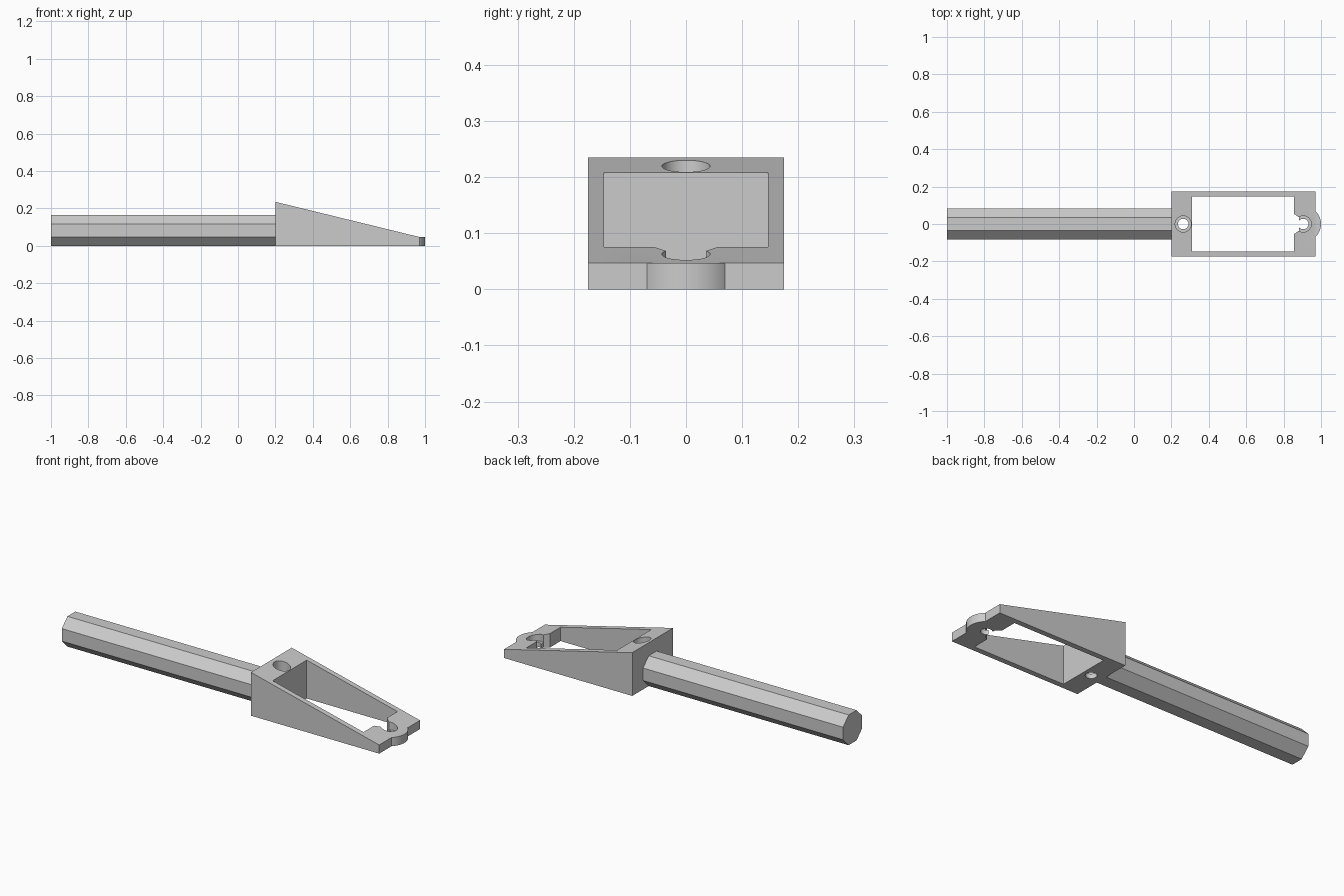
import bpy, bmesh, math

default = bpy.data.objects.get("Cube")
if default:
    bpy.data.objects.remove(default, do_unlink=True)

grey = bpy.data.materials.new("plain grey")
grey.use_nodes = True
grey.diffuse_color = (0.6, 0.6, 0.6, 1)
grey.node_tree.nodes["Principled BSDF"].inputs["Base Color"].default_value = (0.6, 0.6, 0.6, 1)


def prism(name, points, sweep):
    """Sweep a closed outline of 3D points along a vector."""
    bm = bmesh.new()
    face = bm.faces.new([bm.verts.new(p) for p in points])
    result = bmesh.ops.extrude_face_region(bm, geom=[face])
    verts = [v for v in result["geom"] if isinstance(v, bmesh.types.BMVert)]
    bmesh.ops.translate(bm, verts=verts, vec=sweep)
    bmesh.ops.recalc_face_normals(bm, faces=bm.faces)
    mesh = bpy.data.meshes.new(name)
    bm.to_mesh(mesh)
    bm.free()
    mesh.materials.append(grey)
    obj = bpy.data.objects.new(name, mesh)
    bpy.context.collection.objects.link(obj)
    return obj


def disc(name, x, radius, bottom, top, sides=48):
    """Upright cylinder on the centre line."""
    ring = [math.tau * i / sides for i in range(sides)]
    return prism(name, [(x + radius * math.cos(a), radius * math.sin(a), bottom) for a in ring],
                 (0, 0, top - bottom))


def combine(target, tool, operation):
    mod = target.modifiers.new(tool.name, "BOOLEAN")
    mod.operation = operation
    mod.solver = "EXACT"
    mod.object = tool
    bpy.context.view_layer.objects.active = target
    bpy.ops.object.modifier_apply(modifier=mod.name)
    bpy.data.objects.remove(tool, do_unlink=True)


# Octagonal handle resting on a flat
apothem = 0.082
radius = apothem / math.cos(math.pi / 8)
angles = [math.pi / 8 + i * math.pi / 4 for i in range(8)]
prism("handle", [(-1, radius * math.cos(a), apothem + radius * math.sin(a)) for a in angles],
      (1.2, 0, 0))

# Wedge frame with a rounded nose
back, front, half = 0.2, 0.97, 0.175
rear_hole, nose_hole = 0.263, 0.905
frame = prism("wedge_frame",
              [(back, -half, 0), (front, -half, 0), (front, -half, 0.047), (back, -half, 0.235)],
              (0, 2 * half, 0))
combine(frame, disc("nose", nose_hole, 0.095, 0, 0.047, 64), "UNION")

# Rectangular window with a tapered notch leading to the nose hole
window = [(0.31, 0.146), (0.855, 0.146), (0.855, 0.055), (0.881, 0.036)]
window += [(x, -y) for x, y in reversed(window)]
combine(frame, prism("window_cutter", [(x, y, -0.1) for x, y in window], (0, 0, 0.5)), "DIFFERENCE")

# Screw holes with recesses for the heads
for x in (rear_hole, nose_hole):
    combine(frame, disc("recess_cutter", x, 0.043, 0.025, 0.4), "DIFFERENCE")
    combine(frame, disc("hole_cutter", x, 0.028, -0.1, 0.4), "DIFFERENCE")

# Smooth the round walls, keep corners crisp
bpy.ops.object.select_all(action="DESELECT")
frame.select_set(True)
bpy.context.view_layer.objects.active = frame
bpy.ops.object.shade_smooth_by_angle(angle=math.radians(25))
